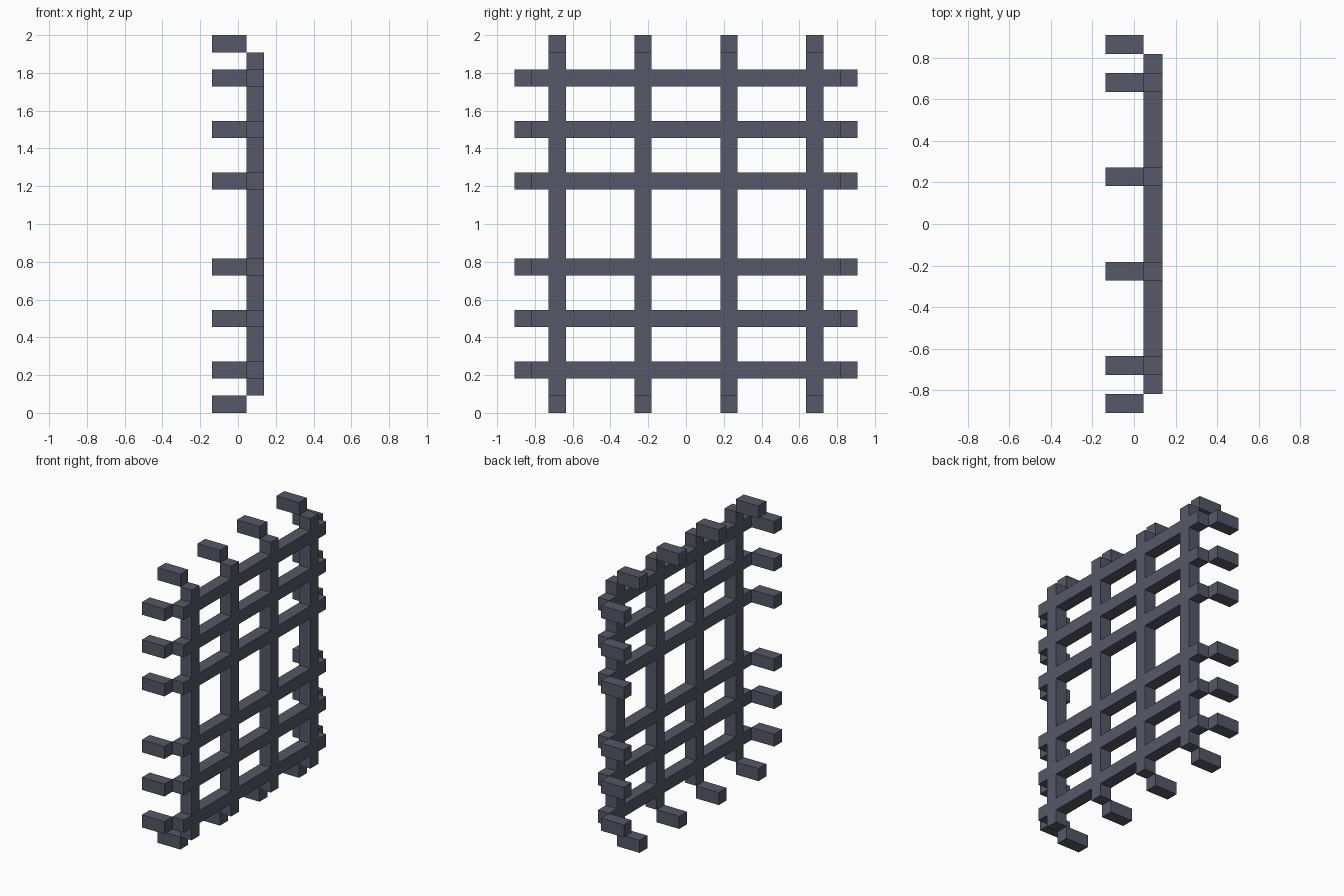
import bpy, bmesh
from mathutils import Matrix, Vector

if "Cube" in bpy.data.objects:
    bpy.data.objects.remove(bpy.data.objects["Cube"])

U = 1 / 11                                   # one bar thickness
BAR_Y = [-8, -3, 2, 7]                       # lower edges of the upright bars
BAR_Z = [2, 5, 8, 13, 16, 19]                # lower edges of the cross bars

iron = bpy.data.materials.new("dark iron")
iron.diffuse_color = (0.095, 0.095, 0.14, 1)
iron.use_nodes = True
iron.node_tree.nodes["Principled BSDF"].inputs["Base Color"].default_value = iron.diffuse_color


def add_object(name, bm):
    bmesh.ops.recalc_face_normals(bm, faces=bm.faces)
    mesh = bpy.data.meshes.new(name)
    bm.to_mesh(mesh)
    bm.free()
    mesh.materials.append(iron)
    bpy.context.collection.objects.link(bpy.data.objects.new(name, mesh))


def edges(starts, lo, hi):
    return sorted({lo, hi, *starts, *(s + 1 for s in starts)})


def boxes(name, corners):
    """One object of wall pegs, each with its lower y, z corner given."""
    bm = bmesh.new()
    for y, z in corners:
        pos = Vector((-0.5, y + 0.5, z + 0.5)) * U
        bmesh.ops.create_cube(bm, size=1, matrix=Matrix.Translation(pos)
                              @ Matrix.Diagonal((2 * U, U, U, 1)))
    add_object(name, bm)


# Fused lattice: fill the cells on any bar, then extrude one thickness
ys, zs = edges(BAR_Y, -9, 9), edges(BAR_Z, 1, 21)
bm = bmesh.new()
for y0, y1 in zip(ys, ys[1:]):
    for z0, z1 in zip(zs, zs[1:]):
        if y0 in BAR_Y or z0 in BAR_Z:
            bm.faces.new([bm.verts.new((0.5 * U, y * U, z * U)) for y, z in
                          ((y0, z0), (y1, z0), (y1, z1), (y0, z1))])
bmesh.ops.remove_doubles(bm, verts=bm.verts, dist=1e-4)
ext = bmesh.ops.extrude_face_region(bm, geom=bm.faces[:], use_keep_orig=True)
bmesh.ops.translate(bm, vec=(U, 0, 0),
                    verts=[g for g in ext["geom"] if isinstance(g, bmesh.types.BMVert)])
add_object("lattice", bm)

# Pegs reaching back to the wall, past the end of every bar
boxes("top_pegs", [(y, 21) for y in BAR_Y])
boxes("bottom_pegs", [(y, 0) for y in BAR_Y])
boxes("front_pegs", [(-10, z) for z in BAR_Z])
boxes("back_pegs", [(9, z) for z in BAR_Z])
